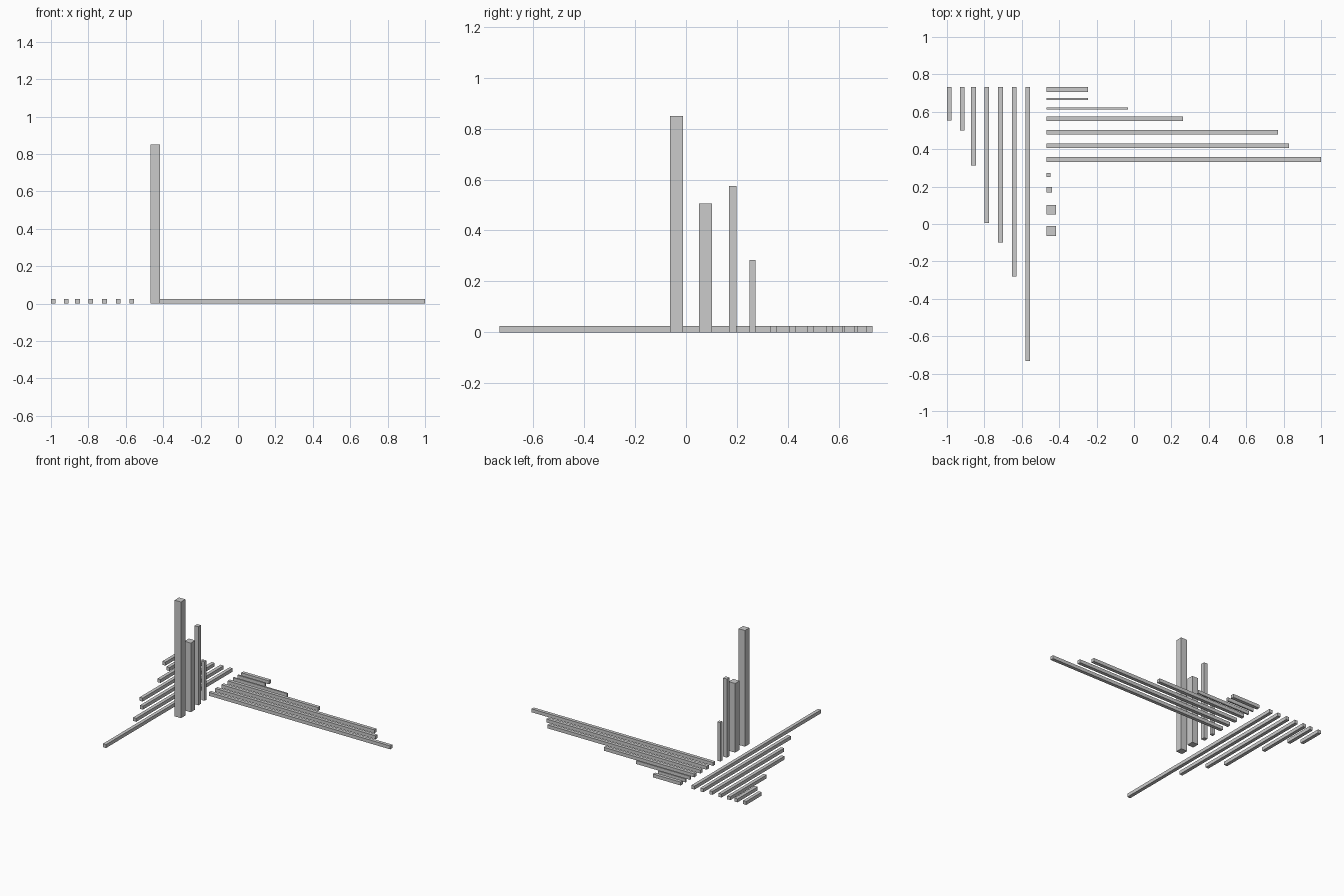
import bpy

if "Cube" in bpy.data.objects:
    bpy.data.objects.remove(bpy.data.objects["Cube"])


def box(name, x0, x1, y0, y1, z1):
    """Box standing on the ground between the given limits."""
    bpy.ops.mesh.primitive_cube_add(size=1, location=((x0 + x1) / 2, (y0 + y1) / 2, z1 / 2))
    ob = bpy.context.object
    ob.name = name
    ob.scale = (x1 - x0, y1 - y0, z1)
    bpy.ops.object.transform_apply(location=False, rotation=False, scale=True)


T = 0.025      # stock thickness
BACK = 0.732   # shared back line of the lengthwise bars
LEFT = -0.469  # shared left line of crosswise bars and posts

# Lengthwise bars: left edge, front end
for i, (x, y) in enumerate([(-1.0, 0.553), (-0.93, 0.5), (-0.871, 0.312), (-0.80, 0.005),
                            (-0.726, -0.098), (-0.653, -0.28), (-0.581, -0.732)], 1):
    box(f"lengthwise_bar_{i}", x, x + T, y, BACK, T)

# Crosswise bars: front edge, width, right end
for i, (y, w, x) in enumerate([(0.707, T, -0.245), (0.662, 0.012, -0.245), (0.612, 0.012, -0.032),
                               (0.551, T, 0.262), (0.478, T, 0.769), (0.406, T, 0.829),
                               (0.332, T, 1.0)], 1):
    box(f"crosswise_bar_{i}", LEFT, x, y, y + w, T)

# Upright posts: front edge, square width, height
for i, (y, w, h) in enumerate([(0.25, 0.023, 0.285), (0.168, 0.03, 0.575),
                               (0.051, 0.051, 0.506), (-0.063, 0.051, 0.85)], 1):
    box(f"upright_post_{i}", LEFT, LEFT + w, y, y + w, h)
